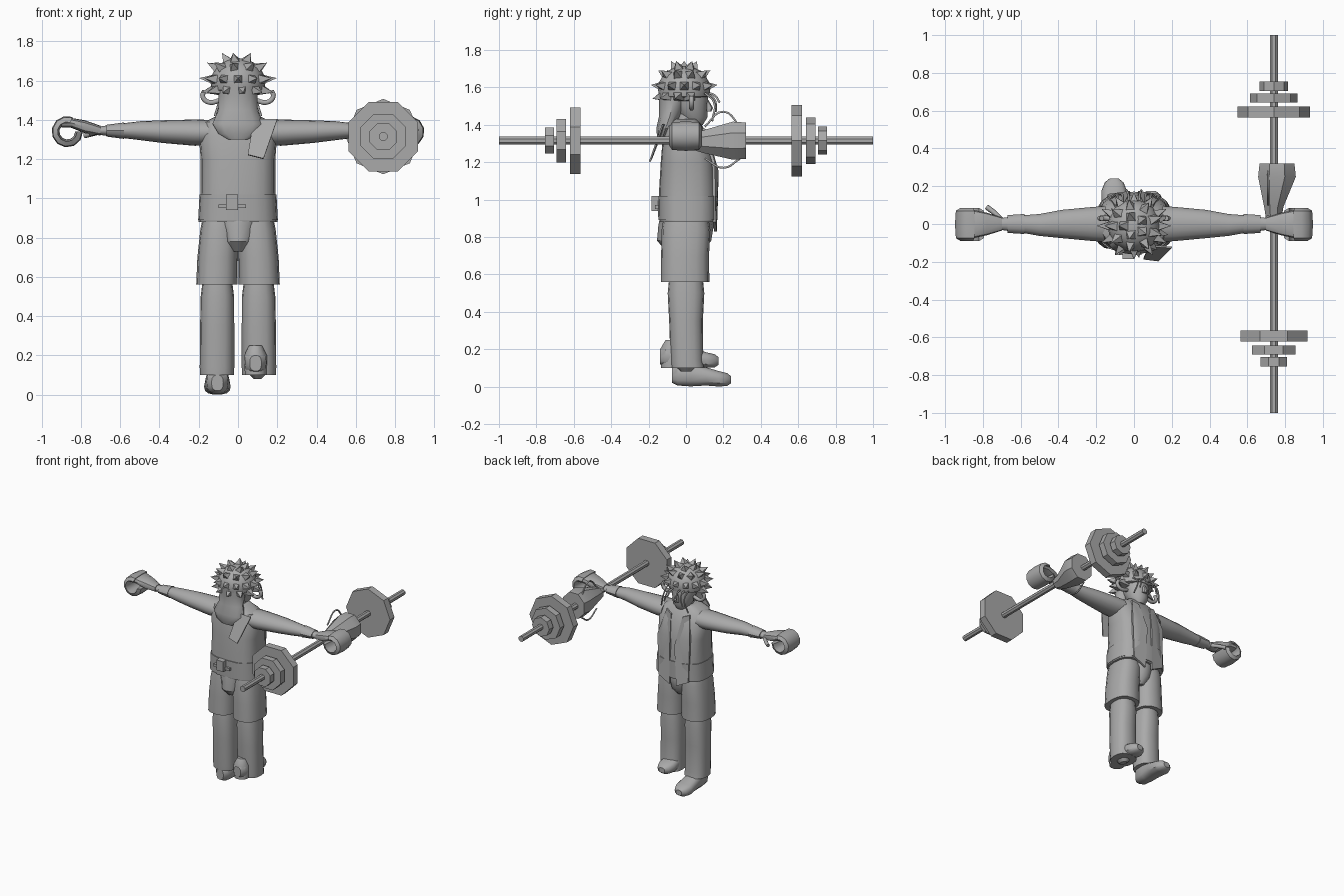
import bpy, bmesh, math
from mathutils import Vector

cube = bpy.data.objects.get("Cube")
if cube:
    bpy.data.objects.remove(cube, do_unlink=True)

grey = bpy.data.materials.new("plain_grey")
grey.use_nodes = True
COLOUR = (0.4, 0.4, 0.4, 1)
grey.diffuse_color = COLOUR
grey.node_tree.nodes["Principled BSDF"].inputs["Base Color"].default_value = COLOUR


def finish(name, bm, smooth=True):
    bmesh.ops.recalc_face_normals(bm, faces=bm.faces[:])
    mesh = bpy.data.meshes.new(name)
    bm.to_mesh(mesh)
    bm.free()
    mesh.materials.append(grey)
    obj = bpy.data.objects.new(name, mesh)
    bpy.context.collection.objects.link(obj)
    if smooth:
        bpy.ops.object.select_all(action='DESELECT')
        obj.select_set(True)
        bpy.context.view_layer.objects.active = obj
        bpy.ops.object.shade_smooth_by_angle(angle=math.radians(35))
    return obj


def loft(name, axis, rings, sides=16, square=1.0, turn=0.0, smooth=True, flip=1):
    """Skin rings of (position, centre u, centre v, radius u, radius v) along an axis."""
    bm = bmesh.new()
    others = [i for i in range(3) if i != axis]
    loops = []
    for t, cu, cv, ru, rv in rings:
        loop = []
        for k in range(sides):
            a = 2 * math.pi * k / sides + turn
            c, s = math.cos(a), math.sin(a)
            co = [0, 0, 0]
            co[axis] = t
            co[others[0]] = cu + ru * math.copysign(abs(c) ** square, c)
            co[others[1]] = cv + rv * math.copysign(abs(s) ** square, s)
            co[0] *= flip
            loop.append(bm.verts.new(co))
        loops.append(loop)
    for a, b in zip(loops, loops[1:]):
        for k in range(sides):
            n = (k + 1) % sides
            bm.faces.new((a[k], a[n], b[n], b[k]))
    bm.faces.new(loops[0])
    bm.faces.new(loops[-1])
    return finish(name, bm, smooth)


def slab(name, corners, push):
    """Thicken a flat outline along the push vector."""
    bm = bmesh.new()
    face = bm.faces.new([bm.verts.new(c) for c in corners])
    new = bmesh.ops.extrude_face_region(bm, geom=[face], use_keep_orig=True)
    moved = [v for v in new["geom"] if isinstance(v, bmesh.types.BMVert)]
    bmesh.ops.translate(bm, verts=moved, vec=push)
    return finish(name, bm, False)


def tube(name, points, radius):
    curve = bpy.data.curves.new(name, 'CURVE')
    curve.dimensions = '3D'
    curve.bevel_depth, curve.bevel_resolution, curve.resolution_u = radius, 1, 5
    spline = curve.splines.new('BEZIER')
    spline.bezier_points.add(len(points) - 1)
    for bp, p in zip(spline.bezier_points, points):
        bp.co = p
        bp.handle_left_type = bp.handle_right_type = 'AUTO'
    curve.use_fill_caps = True
    curve.materials.append(grey)
    obj = bpy.data.objects.new(name, curve)
    bpy.context.collection.objects.link(obj)


# Barbell: bar and three stepped octagonal plates per end
BX, BZ = 0.74, 1.315
loft("bar", 1, [(y, BX, BZ, 0.023, 0.023) for y in (-1, 1)], 8, turn=math.pi / 8)
for side, label, turn in ((-1, "front", math.pi / 8), (1, "back", 0)):
    for size, y, r, half in (("large", 0.593, 0.192, 0.028), ("middle", 0.667, 0.125, 0.025),
                             ("small", 0.73, 0.075, 0.025)):
        loft(f"{label}_{size}_plate", 1,
             [(side * y - half, BX, BZ, r, r), (side * y + half, BX, BZ, r, r)],
             8, turn=turn, smooth=False)

# Flared gauntlet on the bar, with two thin loops
loft("flared_gauntlet", 1, [(0.03, BX, 1.31, .045, .045), (0.09, BX, 1.31, .055, .065),
                            (0.25, 0.757, 1.315, .108, .11), (0.32, 0.757, 1.315, .1, .105)],
     8, turn=math.pi / 8)
for name, z, rise in (("upper_loop", 1.39, 0.08), ("lower_loop", 1.22, -0.05)):
    tube(name, [(0.71, 0.1, z), (0.71, 0.2, z + rise), (0.71, 0.29, z)], 0.006)

# Torso with sleeveless vest
loft("vest", 2, [(0.88, 0, 0.01, .2, .15), (0.9, 0, 0.01, .2, .155), (1.03, 0, 0.01, .19, .155),
                 (1.2, 0, 0.01, .19, .145), (1.32, 0, 0, .2, .125), (1.39, 0, -.01, .17, .1),
                 (1.43, 0, -.01, .09, .07)], 20, 0.7)
loft("neck", 2, [(1.38, 0, 0, .065, .065), (1.48, 0, 0.01, .06, .06)], 12)
loft("waistband", 2, [(0.89, 0, 0.01, .203, .158), (1.02, 0, 0.01, .196, .161)], 20, 0.7)
slab("belt_buckle", [(-.06, -.14, .94), (0, -.14, .94), (0, -.14, 1.02), (-.06, -.14, 1.02)], (0, -.045, 0))
slab("belt_strap", [(-.1, -.14, .95), (.04, -.14, .95), (.04, -.14, .97), (-.1, -.14, .97)], (0, -.025, 0))
slab("back_flap", [(.05, -.18, 1.22), (.13, -.19, 1.2), (.2, -.12, 1.4), (.08, -.11, 1.4)], (0, -.008, 0.004))
for s, label in ((1, "left"), (-1, "right")):
    slab(f"{label}_lapel", [(s * .03, .15, .83), (s * .13, .145, .88), (s * .14, .14, 1.2),
                            (s * .1, .085, 1.38), (s * .05, .1, 1.36), (s * .02, .16, 1.15)], (0, .015, 0))

# Briefs and shorts
loft("briefs", 2, [(.73, 0, -.01, .05, .1), (.78, 0, -.01, .09, .145),
                   (.86, 0, 0, .12, .148), (.9, 0, 0, .15, .14)], 16)
for s, label in ((1, "left"), (-1, "right")):
    loft(f"{label}_shorts", 2, [(.56, .108, -.005, .105, .13), (.7, .104, -.005, .103, .128),
                                (.84, .095, 0, .097, .13), (.9, .09, 0, .09, .12)],
         16, 0.8, flip=s)
    loft(f"{label}_trouser_leg", 2, [(.1, .107, .01, .087, .09), (.14, .107, .005, .088, .088),
                                     (.35, .106, 0, .087, .09), (.5, .105, 0, .085, .098),
                                     (.58, .105, 0, .075, .09)], 16, 0.8, flip=s)


# Shoes: the right one on the ground, the left one lifted
def shoe(label, x, y, z):
    rings = [(0, .06, .03, .04), (.03, .065, .055, .06), (.1, .065, .06, .065), (.18, .055, .065, .05),
             (.25, .042, .068, .042), (.295, .038, .05, .035), (.315, .037, .025, .02)]
    loft(f"{label}_shoe", 1, [(y + t, x, z + cz, rx, min(rz, cz)) for t, cz, rx, rz in rings], 14, 0.75)


shoe("right", -.105, -.075, 0)
shoe("left", .09, -.14, .1)
loft("left_shoe_heel", 2, [(.1, .09, -.08, .055, .055), (.2, .09, -.08, .058, .06),
                           (.25, .09, -.07, .035, .04)], 14)
loft("left_ankle", 2, [(.08, .1, 0, .02, .03), (.12, .1, 0, .06, .07)], 10)

# Arms, cuffs and curled hands
for s, label in ((1, "left"), (-1, "right")):
    loft(f"{label}_arm", 0, [(.15, 0, 1.335, .095, .065), (.22, 0, 1.335, .09, .067),
                             (.38, 0, 1.34, .075, .058), (.5, -.005, 1.345, .058, .048),
                             (.6, 0, 1.345, .045, .036), (.7, 0, 1.345, .032, .022),
                             (.76, 0, 1.345, .04, .025)], 16, flip=s)
    loft(f"{label}_cuff", 0, [(.58, 0, 1.345, .053, .042), (.67, 0, 1.345, .047, .03)], 12, flip=s)
    loft(f"{label}_palm", 0, [(.7, 0, 1.345, .035, .025), (.78, 0, 1.365, .06, .033),
                              (.85, 0, 1.385, .075, .025), (.9, 0, 1.38, .075, .02)], 12, 0.7, flip=s)
    # Fingers sweep a thick arc around the grip
    bm = bmesh.new()
    rows = []
    steps = 9
    for i in range(steps + 1):
        a = math.radians(110 - 290 * i / steps)
        rows.append([bm.verts.new((s * (.87 + r * math.cos(a)), y, 1.34 + r * math.sin(a)))
                     for r, y in ((.075, -.075), (.05, -.09), (.04, 0), (.05, .085), (.075, .07), (.08, 0))])
    for p, q in zip(rows, rows[1:]):
        for k in range(6):
            bm.faces.new((p[k], p[k - 1], q[k - 1], q[k]))
    bm.faces.new(rows[0])
    bm.faces.new(rows[-1])
    finish(f"{label}_fingers", bm)
    tube(f"{label}_thumb", [(s * .7, .02, 1.34), (s * .74, .06, 1.33), (s * .78, .09, 1.32)], 0.014)

# Head, face and back hair
loft("head", 2, [(1.4, 0, .05, .04, .04), (1.44, 0, .04, .07, .075), (1.5, 0, .02, .085, .095),
                 (1.58, 0, .01, .1, .11), (1.64, 0, 0, .09, .1)], 16)
loft("nose", 2, [(1.47, 0, .115, .02, .02), (1.49, 0, .12, .018, .025), (1.54, 0, .1, .01, .015)], 8)
loft("back_hair", 2, [(1.3, 0, -.13, .05, .015), (1.33, 0, -.125, .1, .03), (1.38, 0, -.11, .13, .05),
                      (1.45, 0, -.085, .1, .06), (1.52, 0, -.07, .1, .075), (1.58, 0, -.06, .1, .09)], 14)

# Spiky hair: a rounded cap covered by rows of four-sided spikes
bm = bmesh.new()
bmesh.ops.create_uvsphere(bm, u_segments=16, v_segments=10, radius=1)
for v in bm.verts:
    v.co = Vector((v.co.x * .14, v.co.y * .14 - .01, max(v.co.z, -.35) * .125 + 1.59))
finish("hair_cap", bm)
bm = bmesh.new()
for elevation, count in ((-18, 11), (8, 12), (38, 9), (66, 5)):
    for k in range(count):
        e, a = math.radians(elevation), 2 * math.pi * (k + elevation % 4 / 4) / count
        d = Vector((math.cos(e) * math.cos(a), math.cos(e) * math.sin(a), math.sin(e)))
        if elevation < 0 and d.y > 0.5:
            continue
        centre = Vector((0, -.01, 1.59))
        base = centre + d * .105
        tip = bm.verts.new(centre + Vector((d.x * .2, d.y * .18, d.z * .165)))
        u = d.orthogonal().normalized() * .045
        w = d.cross(u)
        ring = [bm.verts.new(base + o) for o in (u, w, -u, -w)]
        bm.faces.new(ring)
        for i in range(4):
            bm.faces.new((ring[i - 1], ring[i], tip))
finish("hair_spikes", bm, False)

# Side locks and loose strands by the face
for s, label in ((1, "left"), (-1, "right")):
    tube(f"{label}_side_lock", [(s * .09, .03, 1.5), (s * .15, .03, 1.49),
                                (s * .18, .03, 1.52), (s * .17, .03, 1.55)], 0.014)
    for i in range(3):
        x = s * (.03 + .03 * i)
        tube(f"{label}_strand_{i}", [(x, .1, 1.57), (x, .15, 1.56 - .02 * i),
                                     (x * 1.3, .18 - .02 * i, 1.52 - .05 * i)], 0.006)
